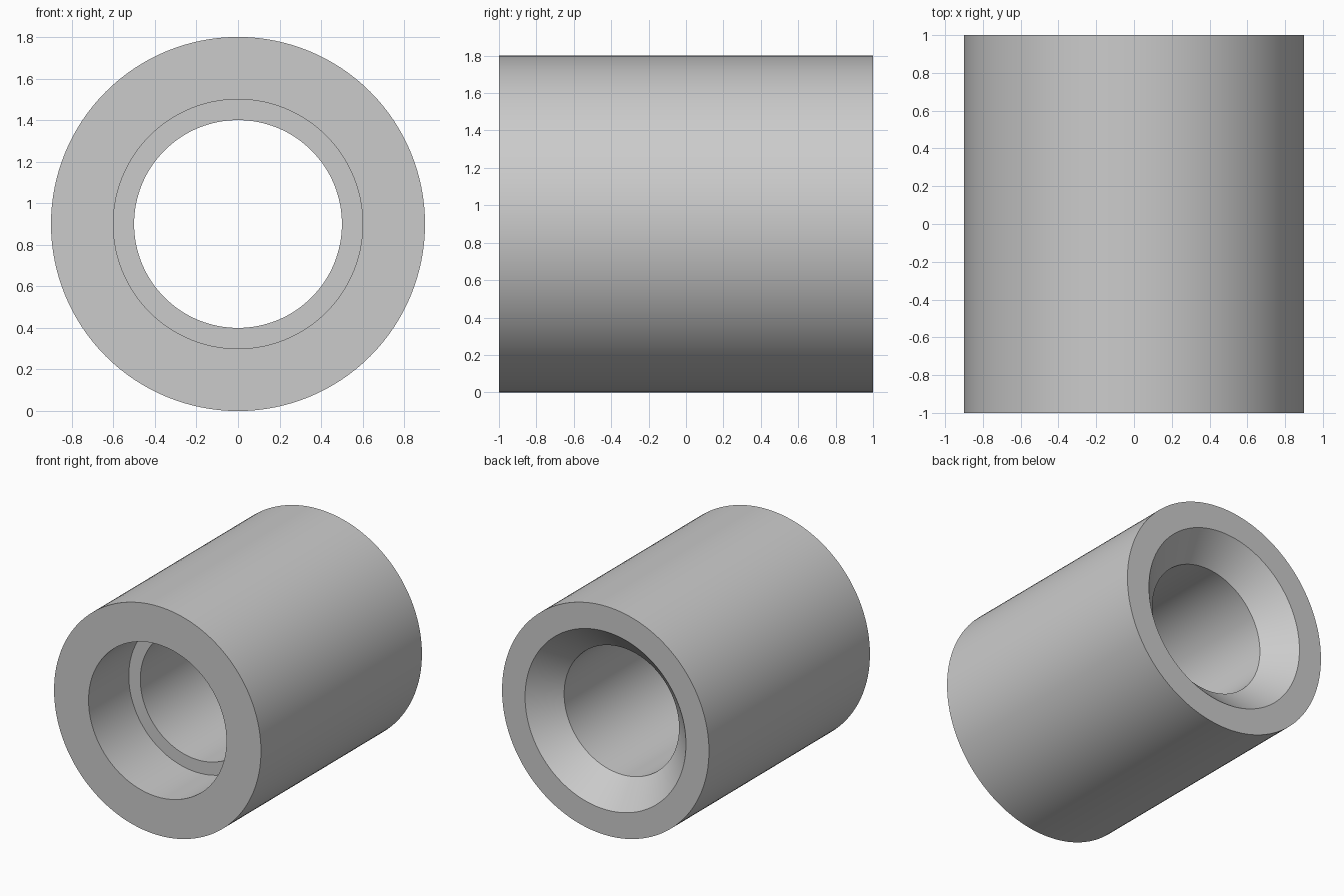
import bpy
import bmesh
import math
from mathutils import Vector

cube = bpy.data.objects.get("Cube")
if cube:
    bpy.data.objects.remove(cube, do_unlink=True)

SEGMENTS = 128
AXIS_HEIGHT = 0.9

# Closed wall section as (radius, y): outer wall, back chamfer, bore, front counterbore
section = [
    (0.9, -1.0), (0.9, 1.0),
    (0.7, 1.0), (0.5, 0.8),
    (0.5, -0.5), (0.6, -0.5),
    (0.6, -1.0),
]

# Revolve the section around the y axis
bm = bmesh.new()
verts = [bm.verts.new((r, y, 0)) for r, y in section]
edges = [bm.edges.new((v, verts[(i + 1) % len(verts)])) for i, v in enumerate(verts)]
bmesh.ops.spin(bm, geom=verts + edges, cent=(0, 0, 0), axis=(0, 1, 0),
               angle=math.tau, steps=SEGMENTS, use_duplicate=False)
bmesh.ops.remove_doubles(bm, verts=bm.verts[:], dist=0.0001)
bmesh.ops.recalc_face_normals(bm, faces=bm.faces[:])
bmesh.ops.translate(bm, verts=bm.verts[:], vec=Vector((0, 0, AXIS_HEIGHT)))

mesh = bpy.data.meshes.new("bushing")
bm.to_mesh(mesh)
bm.free()
bushing = bpy.data.objects.new("bushing", mesh)
bpy.context.collection.objects.link(bushing)

# Plain grey material
grey = bpy.data.materials.new("light grey")
grey.use_nodes = True
colour = (0.6, 0.6, 0.6, 1)
grey.diffuse_color = colour
grey.node_tree.nodes["Principled BSDF"].inputs["Base Color"].default_value = colour
mesh.materials.append(grey)

# Smooth round walls, crisp rims
bpy.ops.object.select_all(action="DESELECT")
bushing.select_set(True)
bpy.context.view_layer.objects.active = bushing
bpy.ops.object.shade_smooth_by_angle(angle=math.radians(30))
